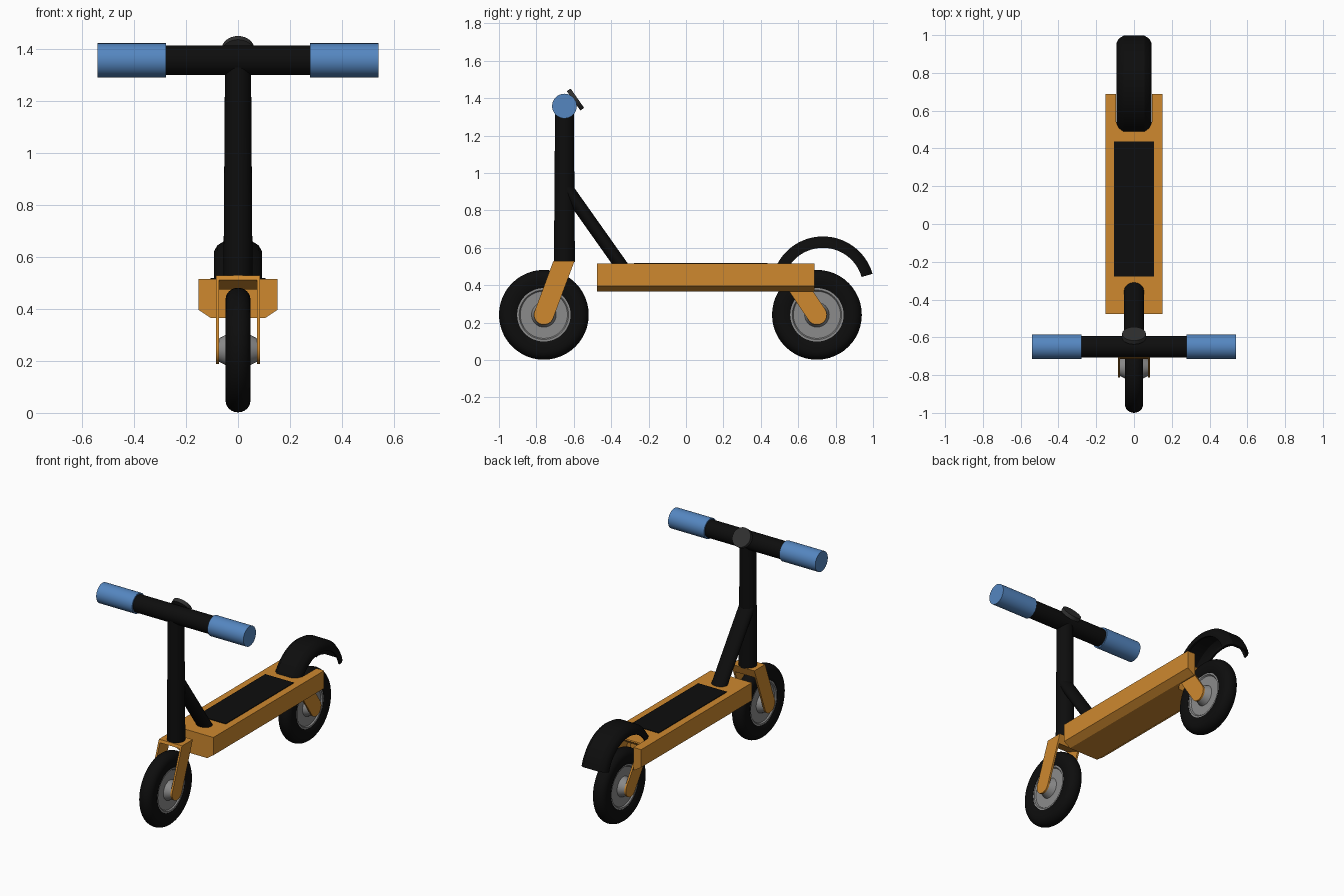
import bpy, bmesh, math
from mathutils import Vector, Matrix

if "Cube" in bpy.data.objects:
    bpy.data.objects.remove(bpy.data.objects["Cube"])


def material(name, rgb):
    m = bpy.data.materials.new(name)
    m.diffuse_color = (*rgb, 1)
    m.use_nodes = True
    m.node_tree.nodes["Principled BSDF"].inputs["Base Color"].default_value = m.diffuse_color
    return m


BLACK = material("black", (0.004, 0.004, 0.004))
DARK = material("dark_grey", (0.03, 0.03, 0.03))
ORANGE = material("orange", (0.62, 0.25, 0.028))
BLUE = material("blue", (0.09, 0.24, 0.53))
GREY = material("grey", (0.26, 0.26, 0.26))


def finish(name, bm, mat):
    bmesh.ops.recalc_face_normals(bm, faces=bm.faces)
    me = bpy.data.meshes.new(name)
    bm.to_mesh(me)
    bm.free()
    ob = bpy.data.objects.new(name, me)
    bpy.context.collection.objects.link(ob)
    if mat:
        me.materials.append(mat)
    return ob


def prism(name, pts, axis, a, b, mat):
    """Extrude a 2D outline along an axis from a to b."""
    def place(p, t):
        return {'x': (t, *p), 'y': (p[0], t, p[1]), 'z': (*p, t)}[axis]
    bm = bmesh.new()
    lo = [bm.verts.new(place(p, a)) for p in pts]
    hi = [bm.verts.new(place(p, b)) for p in pts]
    bm.faces.new(lo)
    bm.faces.new(hi)
    for i in range(len(pts)):
        j = (i + 1) % len(pts)
        bm.faces.new((lo[i], lo[j], hi[j], hi[i]))
    return finish(name, bm, mat)


def tube(name, p0, p1, r0, r1, mat, squash=1.0, sides=32):
    """Cylinder or cone between two points; squash flattens it across x."""
    p0, p1 = Vector(p0), Vector(p1)
    d = p1 - p0
    bm = bmesh.new()
    bmesh.ops.create_cone(bm, cap_ends=True, segments=sides, radius1=r0,
                          radius2=r1, depth=d.length)
    if abs(d.x) > 0:
        rot = Matrix.Rotation(math.pi / 2, 4, 'Y')
    else:
        rot = Matrix.Rotation(math.atan2(-d.y, d.z), 4, 'X')
    bm.transform(Matrix.Translation((p0 + p1) / 2) @ rot
                 @ Matrix.Diagonal((1, squash, 1, 1)))
    return finish(name, bm, mat)


def sweep(name, profile, centre, a0, a1, steps, mat, closed=False):
    """Sweep a closed (x, radius) profile around an x-parallel axis."""
    bm = bmesh.new()
    rings = []
    for i in range(steps if closed else steps + 1):
        a = a0 + (a1 - a0) * i / steps
        rings.append([bm.verts.new((x, centre[0] + r * math.cos(a),
                                    centre[1] + r * math.sin(a)))
                      for x, r in profile])
    n = len(profile)
    for i in range(steps):
        A, B = rings[i], rings[(i + 1) % len(rings)]
        for k in range(n):
            m = (k + 1) % n
            bm.faces.new((A[k], A[m], B[m], B[k]))
    if not closed:
        bm.faces.new(rings[0])
        bm.faces.new(rings[-1])
    return finish(name, bm, mat)


def wheel(label, axle):
    # tyre with rounded tread
    arc = [math.radians(-90 + 15 * i) for i in range(13)]
    tyre = [(0.048 * math.sin(a), 0.195 + 0.045 * math.cos(a)) for a in arc]
    tyre += [(0.048, 0.16), (0.04, 0.143), (-0.04, 0.143), (-0.048, 0.16)]
    sweep(label + "_tyre", tyre, axle, 0, math.tau, 48, BLACK, True)
    # rim with stepped face and conical hub
    half = [(0.038, 0.146), (0.038, 0.132), (0.03, 0.126), (0.03, 0.066),
            (0.05, 0.057), (0.073, 0.045), (0.073, 0.002)]
    rim = half + [(-x, r) for x, r in reversed(half)]
    sweep(label + "_rim", rim, axle, 0, math.tau, 48, GREY, True)


def fork(label, axle, angle, top):
    s, c = math.sin(angle), math.cos(angle)

    def at(u, t):
        return (axle[0] + s * u + c * t, axle[1] + c * u - s * t)

    def clip(t):
        return at((top - axle[1] + s * t) / c, t)
    w = 0.053
    # side plates with a round end at the axle
    plate = [clip(w)]
    for i in range(13):
        a = math.pi * i / 12
        plate.append(at(-w * math.sin(a), w * math.cos(a)))
    plate.append(clip(-w))
    for side, x in (("left", -0.085), ("right", 0.073)):
        prism(f"{label}_fork_{side}", plate, 'x', x, x + 0.012, ORANGE)
    # crown joining the plates over the tyre
    crown = [at(0.268, -w), at(0.268, w), clip(w), clip(-w)]
    prism(label + "_fork_crown", crown, 'x', -0.075, 0.075, ORANGE)


FRONT, REAR = (-0.76, 0.242), (0.70, 0.242)
wheel("front", FRONT)
wheel("rear", REAR)
fork("front", FRONT, math.radians(20.5), 0.53)
fork("rear", REAR, math.radians(-34), 0.50)

# deck with chamfered underside and a wheel slot at the back
deck = prism("deck", [(-0.152, 0.515), (-0.152, 0.397), (-0.106, 0.366),
                      (0.106, 0.366), (0.152, 0.397), (0.152, 0.515)],
             'y', -0.476, 0.688, ORANGE)
slot = prism("slot_cutter", [(-0.095, 0.8), (-0.095, 0.54), (-0.06, 0.495),
                             (0.06, 0.495), (0.095, 0.54), (0.095, 0.8)],
             'z', 0.2, 0.7, None)
slot.hide_render = True
cut = deck.modifiers.new("slot", 'BOOLEAN')
cut.operation = 'DIFFERENCE'
cut.solver = 'EXACT'
cut.object = slot
bpy.context.view_layer.objects.active = deck
bpy.ops.object.modifier_apply(modifier="slot")
bpy.data.objects.remove(slot)

# grip mat
prism("grip_mat", [(-0.105, -0.278), (0.105, -0.278), (0.105, 0.436),
                   (-0.105, 0.436)], 'z', 0.505, 0.519, BLACK)

# rear mudguard, a hollow channel swept over the wheel
outer = [(0.092, 0.215), (0.092, 0.238), (0.08, 0.26), (0.055, 0.276)]
inner = [(0.05, 0.262), (0.07, 0.249), (0.08, 0.233), (0.08, 0.215)]
guard = ([(-x, r) for x, r in outer] + outer[::-1]
         + inner[::-1] + [(-x, r) for x, r in inner])
sweep("mudguard", guard, (0.732, 0.385), math.radians(16),
      math.radians(158), 28, BLACK)

# stem and brace
tube("stem", (0, -0.65, 0.525), (0, -0.65, 1.36), 0.056, 0.05, BLACK)
tube("brace", (0, -0.64, 0.92), (0, -0.318, 0.465), 0.052, 0.052, BLACK, 0.68)

# handlebar, grips and display
tube("handlebar", (-0.3, -0.65, 1.358), (0.3, -0.65, 1.358), 0.057, 0.057, BLACK)
for side, s in (("left", -1), ("right", 1)):
    tube("grip_" + side, (s * 0.277, -0.65, 1.358), (s * 0.541, -0.65, 1.358),
         0.066, 0.066, BLUE)
tube("display", (0, -0.601, 1.386), (0, -0.581, 1.400), 0.063, 0.063, DARK)

# smooth round parts, keep hard edges
bpy.ops.object.select_all(action='SELECT')
bpy.ops.object.shade_smooth_by_angle(angle=math.radians(30))
